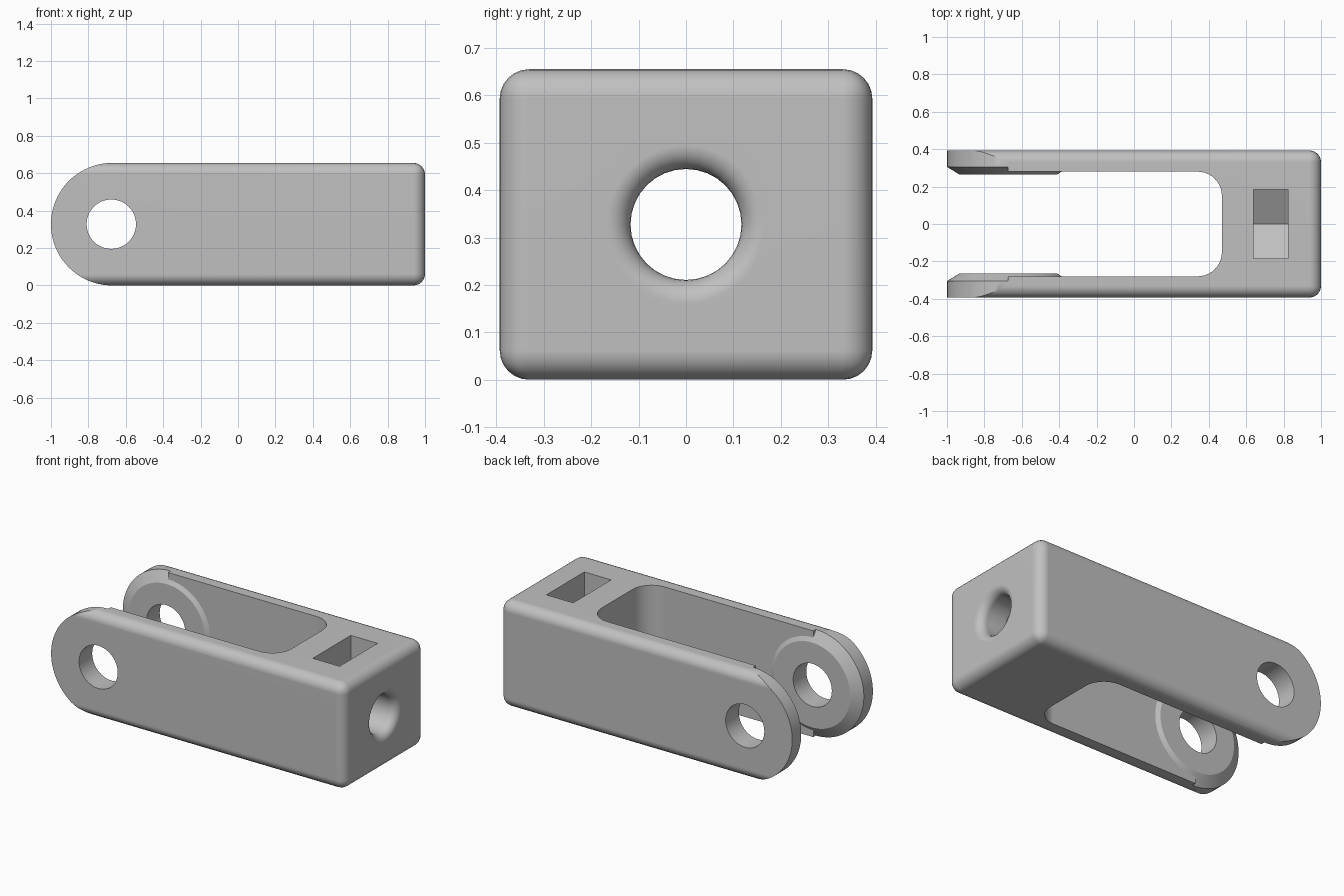
import bpy, bmesh, math
from mathutils import Matrix

if "Cube" in bpy.data.objects:
    bpy.data.objects.remove(bpy.data.objects["Cube"], do_unlink=True)

H, W = 0.655, 0.393          # height, half width
R = H / 2                    # radius of the rounded ends
EYE_X = -1 + R               # pivot axis
SLOT, RELIEF, BOSS = 0.28, 0.305, 0.265   # half gaps between the arms

grey = bpy.data.materials.new("plain grey")
grey.use_nodes = True
colour = (0.53, 0.53, 0.53, 1)
grey.diffuse_color = colour
grey.node_tree.nodes["Principled BSDF"].inputs["Base Color"].default_value = colour


def finish(name, bm):
    bmesh.ops.recalc_face_normals(bm, faces=bm.faces)
    mesh = bpy.data.meshes.new(name)
    bm.to_mesh(mesh)
    bm.free()
    mesh.materials.append(grey)
    obj = bpy.data.objects.new(name, mesh)
    bpy.context.collection.objects.link(obj)
    return obj


def box(name, x0, x1, y, z0, z1, bevel=0):
    bm = bmesh.new()
    bmesh.ops.create_cube(bm, size=1)
    for v in bm.verts:
        v.co = (x1 if v.co.x > 0 else x0, math.copysign(y, v.co.y),
                z1 if v.co.z > 0 else z0)
    if bevel:
        bmesh.ops.bevel(bm, geom=bm.edges[:], offset=bevel, segments=6,
                        profile=0.5, affect='EDGES')
    return finish(name, bm)


def prism(name, points, offset):
    """Extrude a closed outline of 3D points along an offset."""
    bm = bmesh.new()
    face = bm.faces.new([bm.verts.new(p) for p in points])
    out = bmesh.ops.extrude_face_region(bm, geom=[face])
    bmesh.ops.translate(bm, vec=offset,
                        verts=[v for v in out["geom"] if isinstance(v, bmesh.types.BMVert)])
    return finish(name, bm)


def lathe(name, profile, matrix, n=64):
    """Revolve (radius, height) pairs about z, cap both ends, then place."""
    bm = bmesh.new()
    rings = [[bm.verts.new((r * math.cos(2 * math.pi * i / n),
                            r * math.sin(2 * math.pi * i / n), h))
              for i in range(n)] for r, h in profile]
    for a, b in zip(rings, rings[1:]):
        for i in range(n):
            j = (i + 1) % n
            bm.faces.new((a[i], a[j], b[j], b[i]))
    bm.faces.new(rings[0])
    bm.faces.new(rings[-1])
    bmesh.ops.transform(bm, matrix=matrix, verts=bm.verts)
    return finish(name, bm)


def arc(cx, cy, r, start, end, n):
    return [(cx + r * math.cos(math.radians(start + (end - start) * i / n)),
             cy + r * math.sin(math.radians(start + (end - start) * i / n)))
            for i in range(n + 1)]


def combine(target, tool, operation):
    mod = target.modifiers.new("combine", 'BOOLEAN')
    mod.operation, mod.solver, mod.object = operation, 'EXACT', tool
    bpy.context.view_layer.objects.active = target
    bpy.ops.object.modifier_apply(modifier=mod.name)
    bpy.data.objects.remove(tool, do_unlink=True)


# Rounded block, trimmed to a half-round end
body = box("clevis_body", -1.3, 1, W, 0, H, bevel=0.062)
outline = arc(EYE_X, R, R, 90, 270, 40)
outline = [(1.2, H + 0.2), (EYE_X, H + 0.2)] + outline + [(EYE_X, -0.2), (1.2, -0.2)]
combine(body, prism("end_trim", [(x, -1, z) for x, z in outline], (0, 2, 0)), 'INTERSECT')

# Fork slot with rounded inner corners
r = 0.13
slot = ([(-1.5, -SLOT)] + arc(0.47 - r, -SLOT + r, r, -90, 0, 10)
        + arc(0.47 - r, SLOT - r, r, 0, 90, 10) + [(-1.5, SLOT)])
combine(body, prism("slot", [(x, y, -0.2) for x, y in slot], (0, 0, 1.2)), 'DIFFERENCE')

# Wider gap at the eye ends
combine(body, box("relief", -1.5, EYE_X, RELIEF, -0.2, 1), 'DIFFERENCE')

# Chamfered bosses on the inner faces
for side in (-1, 1):
    place = Matrix.Translation((EYE_X, 0, R)) @ Matrix.Rotation(-side * math.pi / 2, 4, 'X')
    boss = lathe("boss", [(0.262, BOSS), (R - 0.001, RELIEF), (0.29, 0.335)], place, 80)
    combine(body, boss, 'UNION')

# Pivot hole across both arms
across = Matrix.Translation((EYE_X - 0.005, 0, R)) @ Matrix.Rotation(math.pi / 2, 4, 'X')
combine(body, lathe("pivot_hole", [(0.132, -1), (0.132, 1)], across, 48), 'DIFFERENCE')

# Shank hole with a flared mouth
flare = 0.05
mouth = [(0.117 + flare - flare * math.cos(a), 1 - flare + flare * math.sin(a))
         for a in (math.pi / 2 * i / 6 for i in range(7))]
profile = [(0.117, 0.3)] + mouth + [(mouth[-1][0], 1.1)]
along = Matrix.Translation((0, 0, R)) @ Matrix.Rotation(math.pi / 2, 4, 'Y')
combine(body, lathe("shank_hole", profile, along, 32), 'DIFFERENCE')

# Nut pocket: open at the top, hexagonal at the bottom
half = 0.185
side_len = half / math.cos(math.pi / 6)
pocket = [(-half, 1), (-half, R - side_len / 2), (0, R - side_len),
          (half, R - side_len / 2), (half, 1)]
combine(body, prism("nut_pocket", [(0.64, y, z) for y, z in pocket], (0.183, 0, 0)), 'DIFFERENCE')

# Smooth fillets and bores, crisp machined edges
bpy.ops.object.select_all(action='DESELECT')
body.select_set(True)
bpy.context.view_layer.objects.active = body
bpy.ops.object.shade_smooth_by_angle(angle=math.radians(25))
weighted = body.modifiers.new("even_shading", 'WEIGHTED_NORMAL')
weighted.keep_sharp = True
